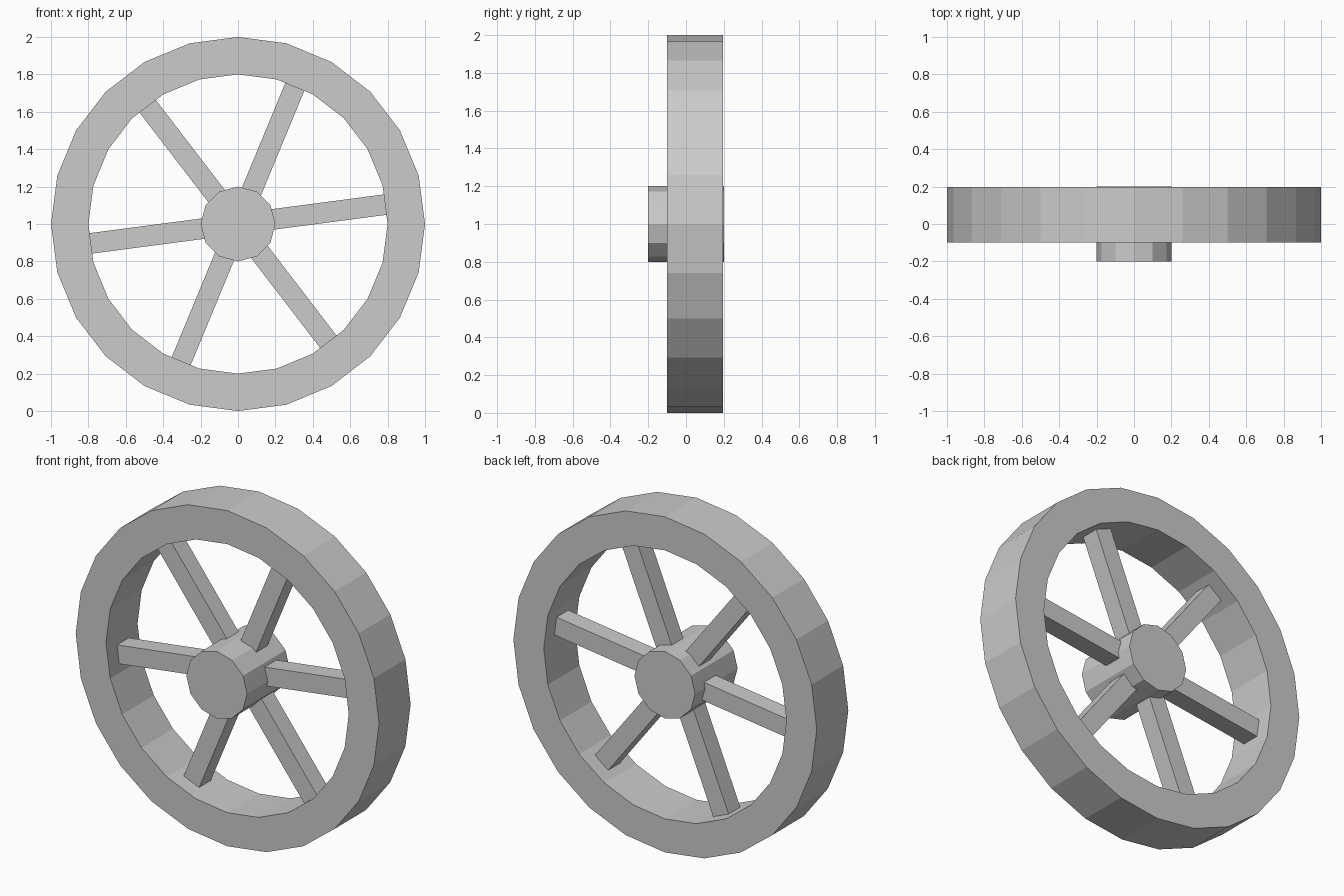
import bpy, bmesh, math
from mathutils import Matrix, Vector

if "Cube" in bpy.data.objects:
    bpy.data.objects.remove(bpy.data.objects["Cube"])

CENTRE_Z = 1.0


def finish(bm, name):
    bmesh.ops.recalc_face_normals(bm, faces=bm.faces)
    mesh = bpy.data.meshes.new(name)
    bm.to_mesh(mesh)
    bm.free()
    obj = bpy.data.objects.new(name, mesh)
    bpy.context.collection.objects.link(obj)
    return obj


def ring(bm, radius, y, sides):
    return [bm.verts.new((radius * math.sin(2 * math.pi * i / sides), y,
                          CENTRE_Z + radius * math.cos(2 * math.pi * i / sides)))
            for i in range(sides)]


# Rim: rectangular section swept round 24 sides
bm = bmesh.new()
section = [(1.0, -0.1), (1.0, 0.197), (0.8, 0.197), (0.8, -0.1)]
rings = [ring(bm, r, y, 24) for r, y in section]
for k in range(4):
    a, b = rings[k], rings[(k + 1) % 4]
    for i in range(24):
        j = (i + 1) % 24
        bm.faces.new((a[i], a[j], b[j], b[i]))
finish(bm, "rim")

# Hub: 12-sided solid cylinder, standing proud of the front
bm = bmesh.new()
front, back = ring(bm, 0.2, -0.2, 12), ring(bm, 0.2, 0.2, 12)
bm.faces.new(front)
bm.faces.new(back)
for i in range(12):
    j = (i + 1) % 12
    bm.faces.new((front[i], front[j], back[j], back[i]))
finish(bm, "hub")

# Spokes: six square bars from inside the hub to the rim
inner, outer, width = 0.15, 0.795, 0.11
for n in range(6):
    bm = bmesh.new()
    bmesh.ops.create_cube(bm, size=1)
    turn = Matrix.Rotation(-math.radians(7.5 + 60 * n), 4, 'Y')
    place = Matrix.Translation(Vector((0, 0.05, CENTRE_Z)))
    shift = Matrix.Translation(Vector(((inner + outer) / 2, 0, 0)))
    size = Matrix.Diagonal((outer - inner, width, width, 1))
    bm.transform(place @ turn @ shift @ size)
    finish(bm, f"spoke_{n + 1}")
